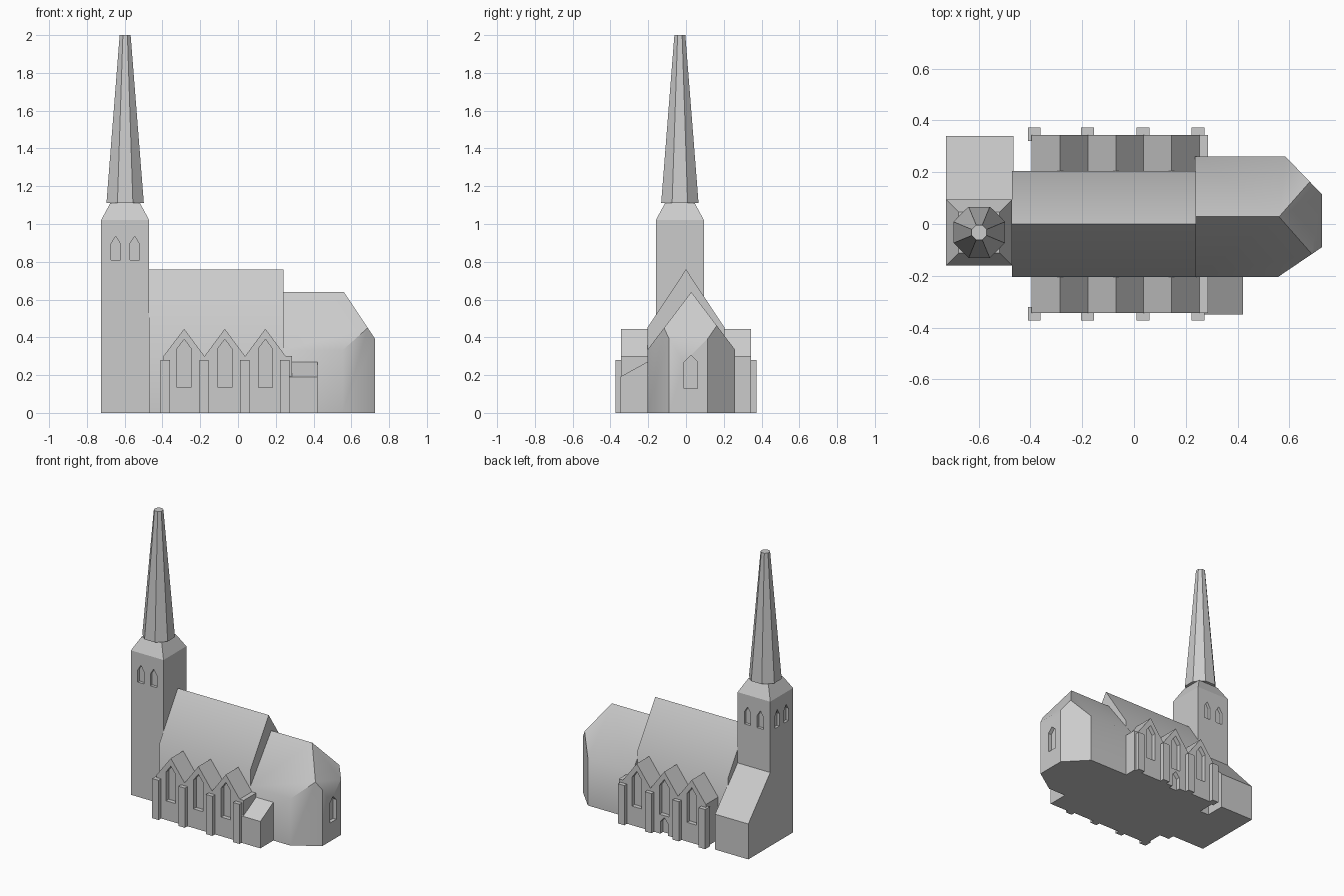
import bpy, bmesh, math
from mathutils import Vector

if "Cube" in bpy.data.objects:
    bpy.data.objects.remove(bpy.data.objects["Cube"])

stone = bpy.data.materials.new("light grey stone")
stone.diffuse_color = (0.6, 0.6, 0.6, 1)
stone.use_nodes = True
stone.node_tree.nodes["Principled BSDF"].inputs["Base Color"].default_value = stone.diffuse_color


def finish(name, bm, smooth=False):
    bmesh.ops.recalc_face_normals(bm, faces=bm.faces[:])
    me = bpy.data.meshes.new(name)
    bm.to_mesh(me)
    bm.free()
    me.materials.append(stone)
    ob = bpy.data.objects.new(name, me)
    bpy.context.collection.objects.link(ob)
    if smooth:
        bpy.ops.object.select_all(action='DESELECT')
        bpy.context.view_layer.objects.active = ob
        ob.select_set(True)
        bpy.ops.object.shade_smooth_by_angle(angle=math.radians(40))
    return ob


def loft(bm, rings):
    """Closed solid through rings of equal point count."""
    rows = [[bm.verts.new(p) for p in r] for r in rings]
    n = len(rows[0])
    for a, b in zip(rows, rows[1:]):
        for i in range(n):
            j = (i + 1) % n
            bm.faces.new((a[i], a[j], b[j], b[i]))
    bm.faces.new(rows[0])
    bm.faces.new(rows[-1])


def prism(name, pts, axis, a, b, smooth=False):
    """Extrude a profile along x (y,z points), y (x,z points) or z (x,y points)."""
    place = {'x': lambda p, t: (t, p[0], p[1]),
             'y': lambda p, t: (p[0], t, p[1]),
             'z': lambda p, t: (p[0], p[1], t)}[axis]
    bm = bmesh.new()
    loft(bm, [[place(p, t) for p in pts] for t in (a, b)])
    return finish(name, bm, smooth)


def box(name, x0, x1, y0, y1, z0, z1):
    return prism(name, [(x0, y0), (x1, y0), (x1, y1), (x0, y1)], 'z', z0, z1)


def lancet(c, half, z0, shoulder, apex):
    return [(c - half, z0), (c + half, z0), (c + half, shoulder), (c, apex), (c - half, shoulder)]


def recess(target, pts, axis, a, b):
    """Sink a pointed opening into a wall."""
    cutter = prism("window_cutter", pts, axis, a, b)
    cutter.hide_render = True
    mod = target.modifiers.new("recess", 'BOOLEAN')
    mod.operation = 'DIFFERENCE'
    mod.solver = 'EXACT'
    mod.object = cutter
    bpy.context.view_layer.objects.active = target
    bpy.ops.object.modifier_apply(modifier=mod.name)
    bpy.data.objects.remove(cutter)


# Tower with chamfered top
TX, TY, TH = -0.5975, -0.0325, 0.1275


def square(h, z):
    return [(TX + sx * h, TY + sy * h, z) for sx, sy in ((-1, -1), (1, -1), (1, 1), (-1, 1))]


bm = bmesh.new()
loft(bm, [square(TH, 0), square(TH, 1.02), square(0.079, 1.11)])
tower = finish("tower", bm)
for off in (-0.05, 0.05):
    wx = lancet(TX + off, 0.025, 0.81, 0.895, 0.935)
    wy = lancet(TY + off, 0.025, 0.81, 0.895, 0.935)
    recess(tower, wx, 'y', TY - TH - 0.05, TY - TH + 0.02)
    recess(tower, wx, 'y', TY + TH - 0.02, TY + TH + 0.05)
    recess(tower, wy, 'x', TX - TH - 0.05, TX - TH + 0.02)


# Eight sided spire with a blunt tip
def octagon(apothem, z):
    r = apothem / math.cos(math.pi / 8)
    return [(TX + r * math.cos((i + 0.5) * math.pi / 4),
             TY + r * math.sin((i + 0.5) * math.pi / 4), z) for i in range(8)]


bm = bmesh.new()
loft(bm, [octagon(0.099, 1.11), octagon(0.029, 2.0)])
finish("spire", bm)

# Nave with steep gable roof
prism("nave", [(-0.205, 0), (0.205, 0), (0.205, 0.45), (0, 0.76), (-0.205, 0.45)],
      'x', -0.47, 0.24, True)

# Choir: plan outline raised, then trimmed by the roof planes
plan = [(0.235, -0.205), (0.555, -0.205), (0.725, -0.09), (0.725, 0.115), (0.585, 0.26), (0.235, 0.26)]
bm = bmesh.new()
loft(bm, [[(x, y, z) for x, y in plan] for z in (0, 0.8)])
for normal in ((0, -0.31, 0.235), (0, 0.31, 0.235), (0.24, 0, 0.16)):
    cut = bmesh.ops.bisect_plane(bm, geom=bm.verts[:] + bm.edges[:] + bm.faces[:], dist=1e-5,
                                 plane_co=Vector((0.56, 0.028, 0.64)),
                                 plane_no=Vector(normal).normalized(), clear_outer=True)
    rim = [e for e in cut["geom_cut"] if isinstance(e, bmesh.types.BMEdge)]
    bmesh.ops.edgeloop_fill(bm, edges=rim)
bmesh.ops.remove_doubles(bm, verts=bm.verts[:], dist=1e-4)
choir = finish("choir", bm, True)
recess(choir, lancet(0.026, 0.036, 0.13, 0.27, 0.305), 'x', 0.70, 0.80)

# Aisles: three cross gables a side, with windows and buttresses
peaks = (-0.285, -0.07, 0.145)
roofline = [(-0.395, 0.30)]
for p in peaks:
    roofline += [(p, 0.445), (p + 0.1075, 0.30)]
outline = [(-0.395, 0)] + roofline + [(0.285, 0.30), (0.285, 0)]
for side, label in ((-1, "south"), (1, "north")):
    aisle = prism(label + "_aisle", outline, 'y', side * 0.19, side * 0.343)
    for p in peaks:
        recess(aisle, lancet(p, 0.037, 0.135, 0.34, 0.39), 'y', side * 0.313, side * 0.40)
    if side > 0:
        # Small pointed door under the middle window
        recess(aisle, lancet(peaks[1], 0.03, -0.02, 0.085, 0.12), 'y', 0.313, 0.40)
    for x in (-0.41, -0.205, 0.01, 0.222):
        y0, y1 = sorted((side * 0.32, side * 0.372))
        box(label + "_buttress", x, x + 0.05, y0, y1, 0, 0.28)

# Lean-to annex beside the tower
prism("tower_annex", [(0.08, 0), (0.34, 0), (0.34, 0.25), (0.095, 0.52), (0.08, 0.52)],
      'x', -0.725, -0.465)

# Lean-to vestry beside the choir
prism("vestry", [(-0.35, 0), (-0.19, 0), (-0.19, 0.27), (-0.205, 0.27), (-0.35, 0.19)],
      'x', 0.27, 0.42)
